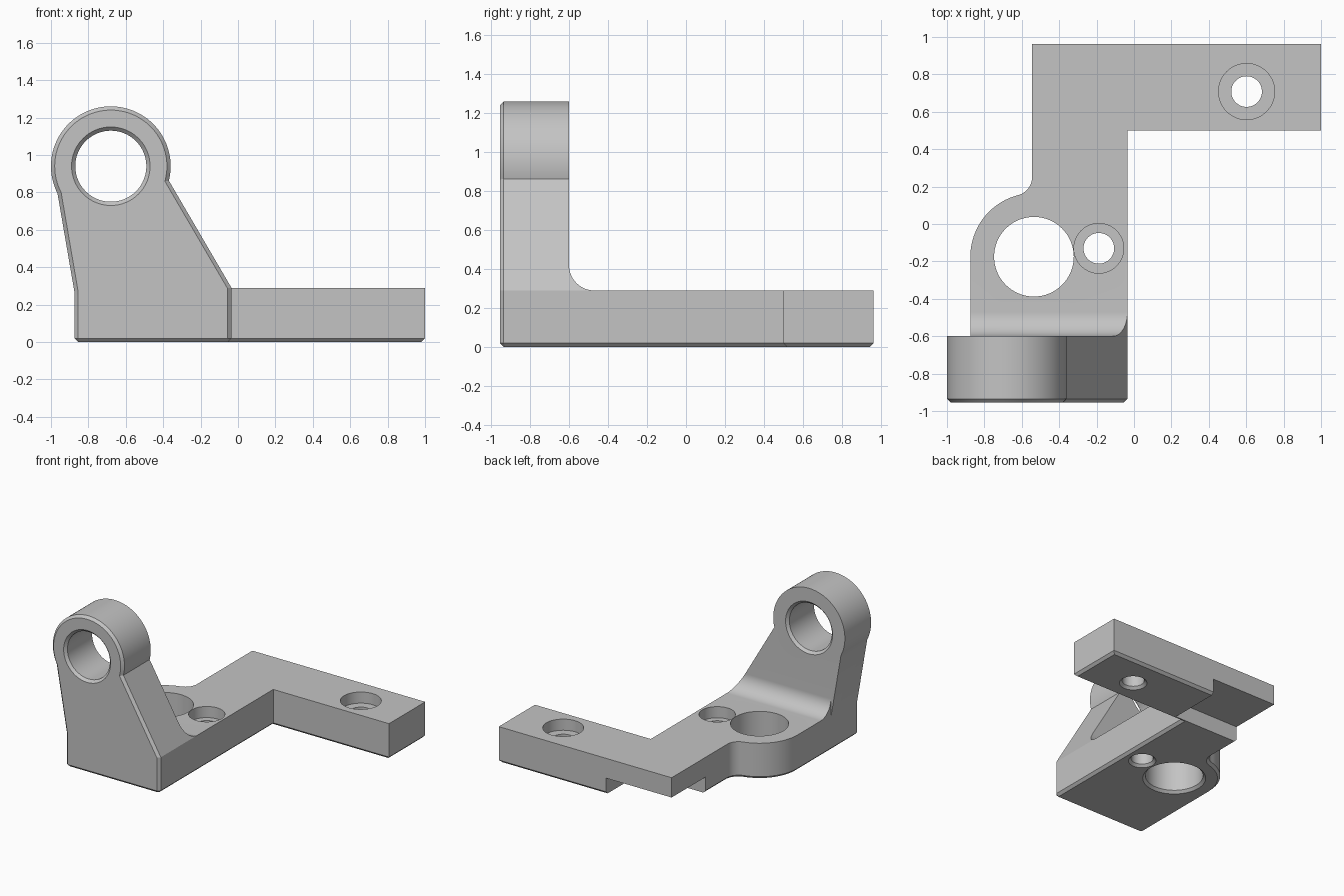
import bpy, bmesh
from math import sin, cos, radians, atan2, degrees, sqrt
from mathutils import Vector

if "Cube" in bpy.data.objects:
    bpy.data.objects.remove(bpy.data.objects["Cube"])

grey = bpy.data.materials.new("machined_grey")
grey.use_nodes = True
grey.diffuse_color = (0.55, 0.55, 0.55, 1)
grey.node_tree.nodes["Principled BSDF"].inputs["Base Color"].default_value = grey.diffuse_color

CH = 0.02        # edge chamfer
BASE_H = 0.29    # base thickness
FRONT, BACK = -0.955, 0.962
RIGHT, LEFT = -0.875, -0.035


def arc(cx, cy, r, a0, a1, n):
    return [(cx + r * cos(radians(a0 + (a1 - a0) * i / n)),
             cy + r * sin(radians(a0 + (a1 - a0) * i / n))) for i in range(n + 1)]


def inset(points, d):
    """Move a counter-clockwise outline inward by d."""
    out = []
    for i, p in enumerate(points):
        p = Vector(p)
        e0 = (p - Vector(points[i - 1])).normalized()
        e1 = (Vector(points[(i + 1) % len(points)]) - p).normalized()
        n0, n1 = Vector((-e0.y, e0.x)), Vector((-e1.y, e1.x))
        out.append(tuple(p + (n0 + n1) * d / (1 + n0.dot(n1))))
    return out


def loft(name, rings, axis):
    """Skin (outline, depth) rings stacked along the z or y axis."""
    bm = bmesh.new()
    loops = []
    for pts, w in rings:
        loops.append([bm.verts.new((u, v, w) if axis == "z" else (u, w, v)) for u, v in pts])
    for a, b in zip(loops, loops[1:]):
        for i in range(len(a)):
            j = (i + 1) % len(a)
            bm.faces.new((a[i], a[j], b[j], b[i]))
    bm.faces.new(loops[0])
    bm.faces.new(loops[-1])
    bmesh.ops.recalc_face_normals(bm, faces=bm.faces)
    mesh = bpy.data.meshes.new(name)
    bm.to_mesh(mesh)
    bm.free()
    mesh.materials.append(grey)
    obj = bpy.data.objects.new(name, mesh)
    bpy.context.collection.objects.link(obj)
    return obj


def chamfered(name, outline, w0, w1, axis):
    return loft(name, [(inset(outline, CH), w0), (outline, w0 + CH), (outline, w1)], axis)


def drill(name, cx, cy, steps, axis):
    """Round cutter through (radius, depth) steps."""
    return loft(name, [(arc(cx, cy, r, 0, 360, 64)[:-1], w) for r, w in steps], axis)


def box(name, x0, x1, y0, y1, z0, z1):
    return loft(name, [([(x0, y0), (x1, y0), (x1, y1), (x0, y1)], z) for z in (z0, z1)], "z")


def combine(target, tool, operation):
    mod = target.modifiers.new(operation, "BOOLEAN")
    mod.operation, mod.solver, mod.object = operation, "EXACT", tool
    bpy.context.view_layer.objects.active = target
    bpy.ops.object.modifier_apply(modifier=mod.name)
    bpy.data.objects.remove(tool)


# Base: L-shaped slab with a rounded boss and a blending fillet
BX, BY, BR, FR, NECK = -0.535, -0.175, 0.34, 0.1, -0.545
fx = NECK - FR
fy = BY + sqrt((BR + FR) ** 2 - (fx - BX) ** 2)
blend = degrees(atan2(fy - BY, fx - BX))
outline = [(RIGHT + CH, FRONT), (LEFT - CH, FRONT), (LEFT, FRONT + CH),
           (LEFT, 0.5), (1, 0.5), (1, BACK), (NECK, BACK)]
outline += arc(fx, fy, FR, 0, blend - 180, 12)
outline += arc(BX, BY, BR, blend, 180, 24)[1:]
outline += [(RIGHT, FRONT + CH)]
bracket = chamfered("bracket", outline, 0, BASE_H, "z")

# Upright lug: tapered plate with a round eye
EX, EZ, ER = -0.68, 0.94, 0.32
eye = arc(EX, EZ, ER, -14, 207, 64)
lug = chamfered("lug", [(RIGHT, 0.1), (LEFT, 0.1), (LEFT, BASE_H)] + eye + [(RIGHT, 0.27)],
                FRONT, -0.6, "y")
combine(bracket, lug, "UNION")

# Concave fillet behind the lug, trimmed to the lug's taper
F = 0.13
slope = (eye[0][0] - LEFT) / (eye[0][1] - BASE_H)
web_top = BASE_H + F
web = [(RIGHT, 0.2), (LEFT, 0.2), (LEFT, BASE_H), (LEFT + slope * F, web_top), (RIGHT, web_top)]
fillet = loft("fillet", [(web, -0.65), (web, -0.6 + F)], "y")
rod = loft("rod", [(arc(-0.6 + F, web_top, F, 0, 360, 96)[:-1], w) for w in (-1.2, 0.3)], "z")
for v in rod.data.vertices:
    v.co = (v.co.z, v.co.x, v.co.y)
rod.data.flip_normals()
bm = bmesh.new()
bm.from_mesh(rod.data)
bmesh.ops.recalc_face_normals(bm, faces=bm.faces)
bm.to_mesh(rod.data)
bm.free()
combine(fillet, rod, "DIFFERENCE")
combine(bracket, fillet, "UNION")

# Eye bore, chamfered at both ends
combine(bracket, drill("eye_bore", EX, EZ,
        [(0.23, FRONT - CH), (0.19, FRONT + CH), (0.19, -0.62), (0.23, -0.58)], "y"), "DIFFERENCE")

# Large bore in the boss
combine(bracket, drill("boss_bore", BX, BY,
        [(0.253, -CH), (0.213, CH), (0.213, 0.4)], "z"), "DIFFERENCE")

# Counterbored screw holes
for x, y, r in ((-0.188, -0.13, 0.133), (0.602, 0.708, 0.15)):
    floor = BASE_H - 0.09
    combine(bracket, drill("screw_hole", x, y,
            [(0.122, -CH), (0.082, CH), (0.082, floor), (r, floor), (r, 0.33)], "z"), "DIFFERENCE")

# Relief under the back corner
combine(bracket, box("corner_relief", -0.7, 0.04, 0.53, 1.1, -0.1, 0.13), "DIFFERENCE")

bpy.ops.object.select_all(action="DESELECT")
bracket.select_set(True)
bpy.context.view_layer.objects.active = bracket
bpy.ops.object.shade_smooth_by_angle(angle=radians(25))
